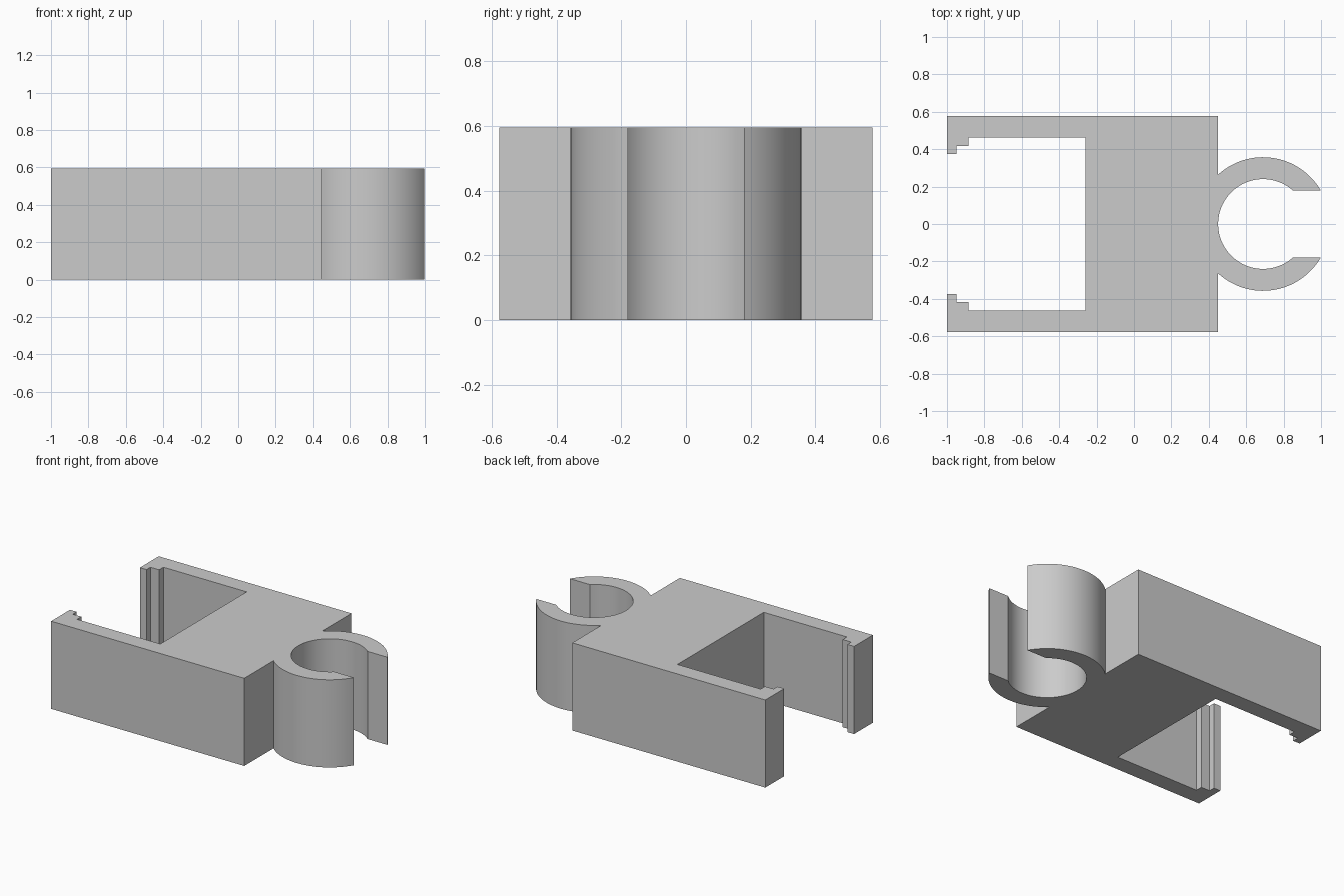
import bpy, bmesh
from math import asin, acos, pi, cos, sin, radians

HEIGHT = 0.595
CENTRE_X = 0.69
OUTER_R, INNER_R = 0.357, 0.24
MOUTH = 0.18          # half width of the ring opening
BODY_END = 0.45       # where the block meets the ring

cube = bpy.data.objects.get("Cube")
if cube:
    bpy.data.objects.remove(cube, do_unlink=True)


def arc(radius, start, end, steps):
    """Points on the ring from one angle to another."""
    angles = [start + (end - start) * i / steps for i in range(steps + 1)]
    return [(CENTRE_X + radius * cos(a), radius * sin(a)) for a in angles]


# Back half of the outline: slot, stepped lip, arm, block face
half = [(-0.26, 0.463), (-0.885, 0.463), (-0.885, 0.417), (-0.95, 0.417),
        (-0.95, 0.375), (-1, 0.375), (-1, 0.577), (BODY_END, 0.577)]
# Open ring: outer wall to the mouth, then inner wall back to the block
half += arc(OUTER_R, acos((BODY_END - CENTRE_X) / OUTER_R), asin(MOUTH / OUTER_R), 32)
half += arc(INNER_R, asin(MOUTH / INNER_R), pi, 40)
# Mirror for the front half, sharing the innermost ring point
outline = half + [(x, -y) for x, y in reversed(half[:-1])]

# Extrude the outline to full height
bm = bmesh.new()
base = bm.faces.new([bm.verts.new((x, y, 0)) for x, y in outline])
top = bmesh.ops.extrude_face_region(bm, geom=[base], use_keep_orig=True)
for v in top["geom"]:
    if isinstance(v, bmesh.types.BMVert):
        v.co.z = HEIGHT
bmesh.ops.recalc_face_normals(bm, faces=bm.faces)
mesh = bpy.data.meshes.new("clip_bracket")
bm.to_mesh(mesh)
bm.free()

clip = bpy.data.objects.new("clip_bracket", mesh)
bpy.context.collection.objects.link(clip)

# Plain grey plastic
grey = bpy.data.materials.new("grey_plastic")
grey.use_nodes = True
colour = (0.6, 0.6, 0.6, 1)
grey.diffuse_color = colour
grey.node_tree.nodes["Principled BSDF"].inputs["Base Color"].default_value = colour
mesh.materials.append(grey)

# Smooth ring walls, sharp corners
bpy.ops.object.select_all(action="DESELECT")
clip.select_set(True)
bpy.context.view_layer.objects.active = clip
bpy.ops.object.shade_smooth_by_angle(angle=radians(30))
